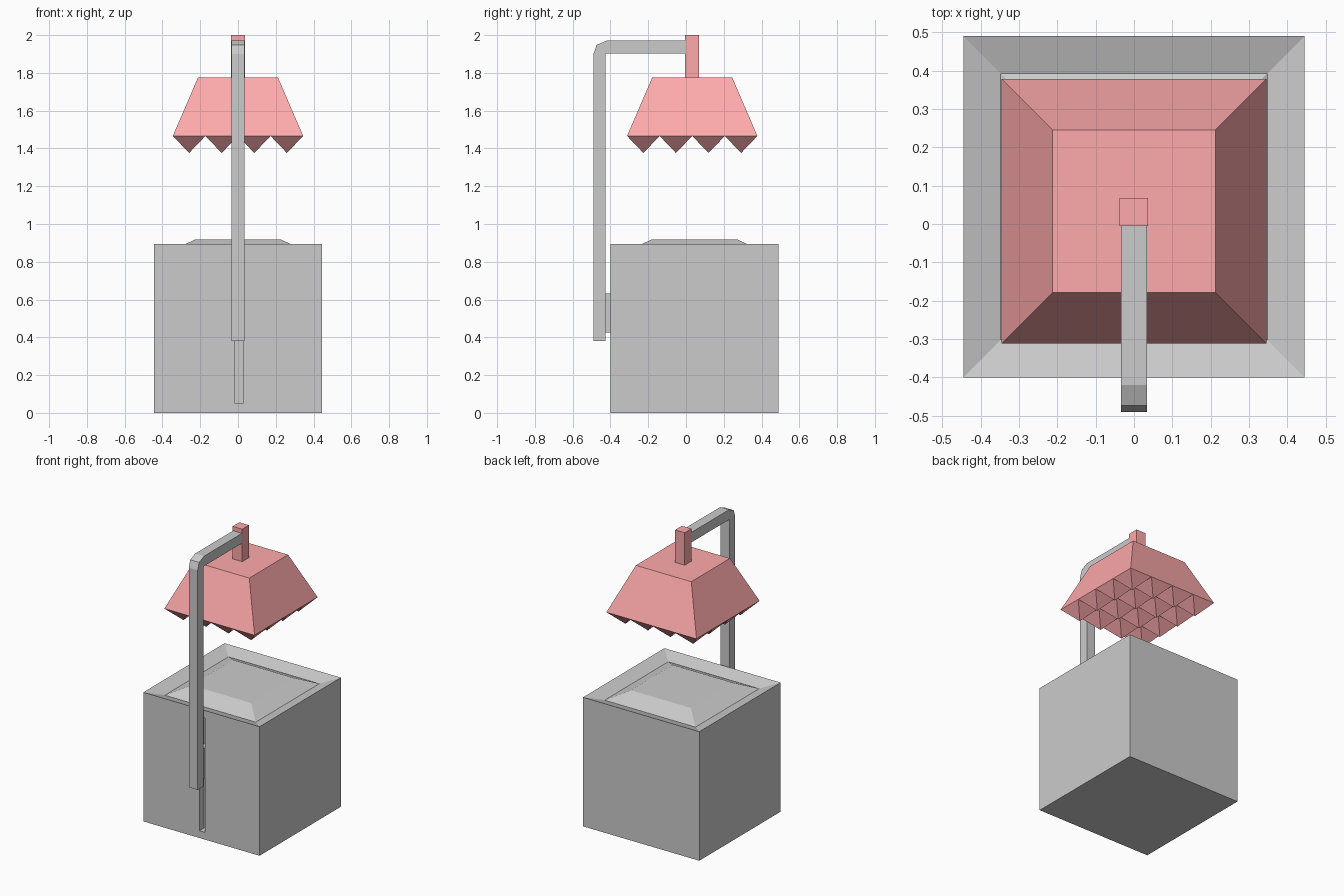
import bpy, bmesh

if "Cube" in bpy.data.objects:
    bpy.data.objects.remove(bpy.data.objects["Cube"])

red = bpy.data.materials.new("red")
red.diffuse_color = (1.0, 0.4, 0.41, 1)
red.use_nodes = True
red.node_tree.nodes["Principled BSDF"].inputs["Base Color"].default_value = red.diffuse_color


def finish(name, bm, mat=None):
    bmesh.ops.recalc_face_normals(bm, faces=bm.faces)
    me = bpy.data.meshes.new(name)
    bm.to_mesh(me)
    bm.free()
    ob = bpy.data.objects.new(name, me)
    bpy.context.collection.objects.link(ob)
    if mat:
        me.materials.append(mat)
    return ob


def box(name, x0, x1, y0, y1, z0, z1, mat=None):
    bm = bmesh.new()
    bmesh.ops.create_cube(bm, size=1)
    for v in bm.verts:
        v.co.x = x1 if v.co.x > 0 else x0
        v.co.y = y1 if v.co.y > 0 else y0
        v.co.z = z1 if v.co.z > 0 else z0
    return finish(name, bm, mat)


def square_loft(bm, levels, cy, cap_bottom=True, cap_top=True):
    """Stack square rings given as (half width, z); returns the rings."""
    rings = []
    for h, z in levels:
        rings.append([bm.verts.new((sx * h, cy + sy * h, z))
                      for sx, sy in ((-1, -1), (1, -1), (1, 1), (-1, 1))])
    for a, b in zip(rings, rings[1:]):
        for i in range(4):
            j = (i + 1) % 4
            bm.faces.new((a[i], a[j], b[j], b[i]))
    if cap_bottom:
        bm.faces.new(rings[0])
    if cap_top:
        bm.faces.new(rings[-1])
    return rings


# Base block: rim slopes inward, then a low raised pad in the middle
bm = bmesh.new()
square_loft(bm, [(0.445, 0), (0.445, 0.893), (0.348, 0.862), (0.229, 0.917)], 0.045)
base = finish("base", bm)

# Vertical slot in the front of the base
cutter = box("slot_cutter", -0.016, 0.026, -0.5, -0.35, 0.05, 0.84)
cutter.hide_render = True
cutter.hide_viewport = True
cut = base.modifiers.new("slot", "BOOLEAN")
cut.operation = "DIFFERENCE"
cut.solver = "EXACT"
cut.object = cutter

# Bracket sliding in the slot
box("bracket", -0.015, 0.025, -0.43, -0.352, 0.425, 0.633)

# Bent arm: side profile extruded across x
profile = [(-0.49, 0.38), (-0.425, 0.38), (-0.425, 1.902), (0.0, 1.902),
           (0.0, 1.971), (-0.42, 1.971), (-0.473, 1.948), (-0.49, 1.9)]
bm = bmesh.new()
face = bm.faces.new([bm.verts.new((-0.034, y, z)) for y, z in profile])
ext = bmesh.ops.extrude_face_region(bm, geom=[face])
bmesh.ops.translate(bm, vec=(0.068, 0, 0),
                    verts=[g for g in ext["geom"] if isinstance(g, bmesh.types.BMVert)])
# extrusion keeps the starting face only when it is needed as a cap
bmesh.ops.holes_fill(bm, edges=[e for e in bm.edges if e.is_boundary], sides=0)
finish("arm", bm)

# Lamp stem
box("stem", -0.038, 0.036, -0.005, 0.068, 1.77, 2.0, red)

# Shade with a 4 x 4 grid of downward pyramids underneath
bm = bmesh.new()
H, CY, ZB, N = 0.345, 0.033, 1.466, 4
square_loft(bm, [(H, ZB), (0.212, 1.775)], CY, cap_bottom=False)
step = 2 * H / N
for i in range(N):
    for j in range(N):
        x, y = -H + i * step, CY - H + j * step
        ring = [bm.verts.new((x + a * step, y + b * step, ZB))
                for a, b in ((0, 0), (0, 1), (1, 1), (1, 0))]
        tip = bm.verts.new((x + step / 2, y + step / 2, 1.376))
        for k in range(4):
            bm.faces.new((ring[k], ring[(k + 1) % 4], tip))
bmesh.ops.remove_doubles(bm, verts=bm.verts, dist=1e-4)
# split the long rim edges so they meet the pyramid bases
finish("shade", bm, red)
